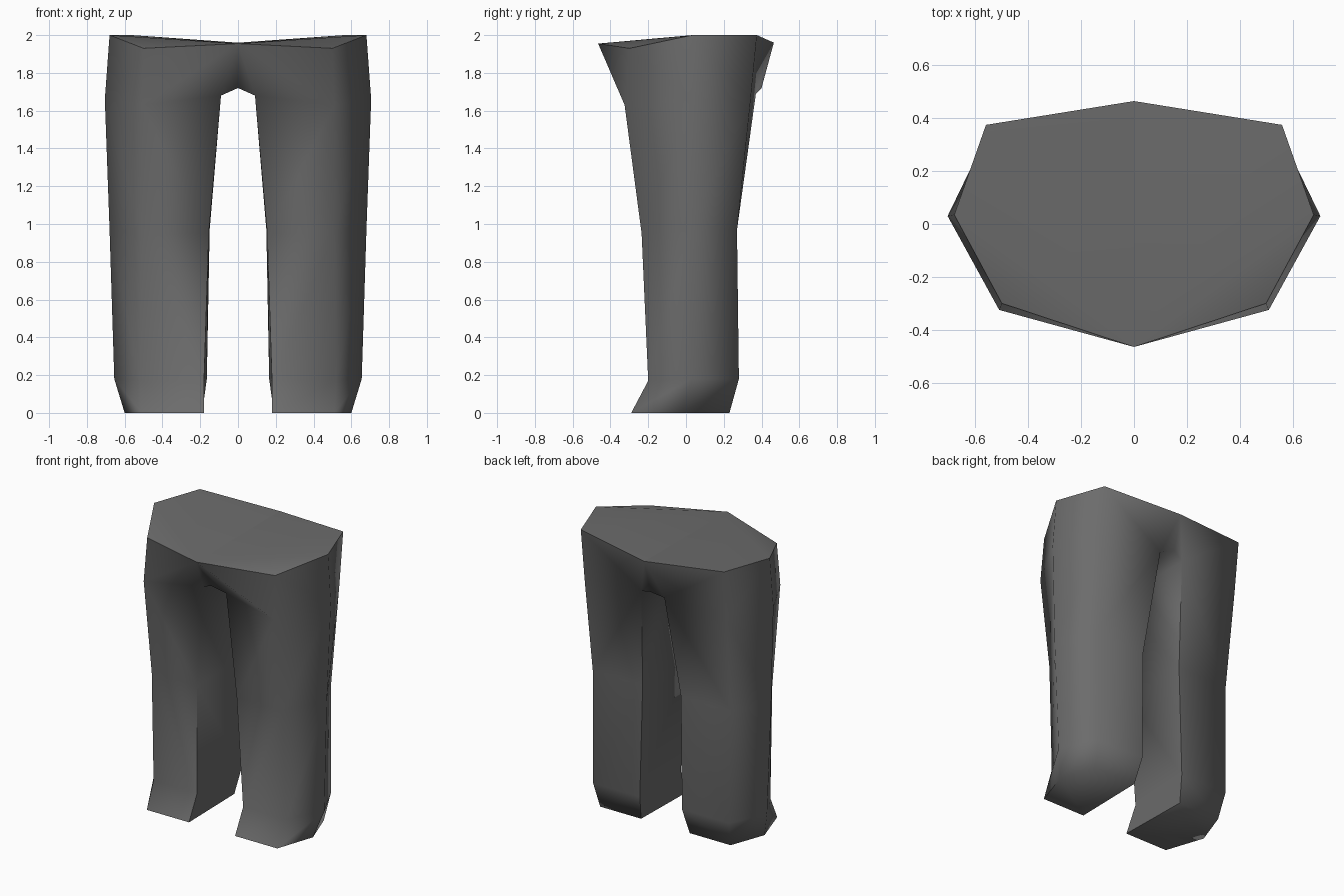
import bpy
import bmesh
import math

if "Cube" in bpy.data.objects:
    bpy.data.objects.remove(bpy.data.objects["Cube"], do_unlink=True)

# One flat cloth colour
cloth = bpy.data.materials.new("dark_grey_cloth")
cloth.use_nodes = True
colour = (0.15, 0.15, 0.15, 1)
cloth.diffuse_color = colour
shader = cloth.node_tree.nodes["Principled BSDF"]
shader.inputs["Base Color"].default_value = colour
shader.inputs["Roughness"].default_value = 0.9

bm = bmesh.new()


def ring(*points):
    return [bm.verts.new(p) for p in points]


def bridge(lower, upper):
    """Join two closed rings with quads."""
    for i in range(len(lower)):
        j = (i + 1) % len(lower)
        bm.faces.new((lower[i], lower[j], upper[j], upper[i]))


# Left leg rings: front outer, outer, back outer, back inner, front inner
hem = ring((.51, -.29, 0), (.60, -.02, 0), (.51, .23, 0), (.19, .23, 0), (.18, -.29, 0))
ankle = ring((.52, -.20, .17), (.655, .03, .18), (.53, .28, .18), (.165, .28, .18), (.18, -.20, .17))
knee = ring((.51, -.235, .95), (.68, .02, .97), (.54, .27, .97), (.15, .27, .97), (.155, -.235, .95))
thigh = ring((.51, -.325, 1.63), (.705, .03, 1.66), (.555, .34, 1.64), (.09, .37, 1.69), (.09, -.26, 1.68))
for lower, upper in ((hem, ankle), (ankle, knee), (knee, thigh)):
    bridge(lower, upper)
bm.faces.new(hem)

# Hips: waist half-ring from front centre to back centre, and the crotch strip
waist = ring((0, -.465, 1.955), (.50, -.30, 1.93), (.68, .035, 2), (.56, .375, 2), (0, .465, 1.96))
crotch_front, crotch_back = ring((0, -.295, 1.72), (0, .40, 1.72))
front_outer, outer, back_outer, back_inner, front_inner = thigh
front, side_front, side, side_back, back = waist
for face in (
    (front, side_front, front_outer, front_inner),
    (front, front_inner, crotch_front),
    (side_front, side, outer, front_outer),
    (side, side_back, back_outer, outer),
    (side_back, back, back_inner, back_outer),
    (back, crotch_back, back_inner),
    (crotch_front, front_inner, back_inner, crotch_back),
):
    bm.faces.new(face)

# Waist cap
cap = [bm.faces.new((front, waist[i], waist[i + 1])) for i in range(1, 4)]

# Outward normals, smooth legs, crisp waistline and hem front
bmesh.ops.recalc_face_normals(bm, faces=bm.faces[:])
for f in bm.faces:
    f.smooth = True
for e in bm.edges:
    at_waist = sum(f in cap for f in e.link_faces) == 1
    if at_waist or (e.is_manifold and e.calc_face_angle() > math.radians(85)):
        e.smooth = False

mesh = bpy.data.meshes.new("trousers")
bm.to_mesh(mesh)
bm.free()
mesh.materials.append(cloth)
trousers = bpy.data.objects.new("trousers", mesh)
bpy.context.collection.objects.link(trousers)

# Right half
mirror = trousers.modifiers.new("mirror", 'MIRROR')
mirror.use_axis[0] = True
mirror.use_clip = True
mirror.merge_threshold = 0.001
